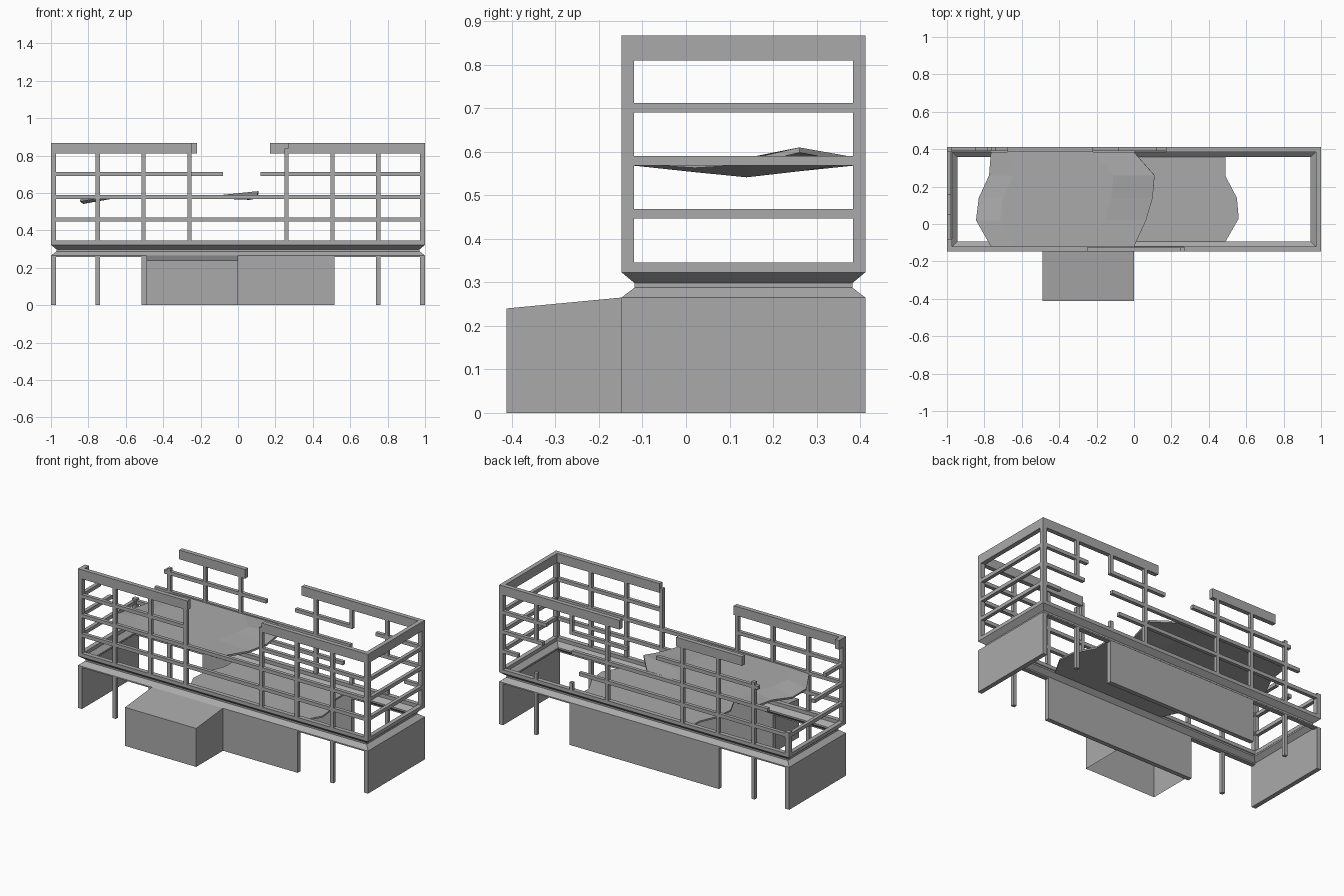
import bpy, bmesh

if "Cube" in bpy.data.objects:
    bpy.data.objects.remove(bpy.data.objects["Cube"], do_unlink=True)

grey = bpy.data.materials.new("plain grey")
grey.use_nodes = True
grey.diffuse_color = (0.4, 0.4, 0.4, 1)
grey.node_tree.nodes["Principled BSDF"].inputs["Base Color"].default_value = (0.4, 0.4, 0.4, 1)

FRONT, BACK, SIDE = -0.148, 0.412, 1.0
BASE, DECK, TOP = 0.26, 0.345, 0.867
LOW, MID, HIGH = 0.458, 0.579, 0.701   # centres of the thin rails
T = 0.022                              # thin bar thickness
W = 0.028                              # heavy bar thickness


def finish(name, bm):
    bmesh.ops.recalc_face_normals(bm, faces=bm.faces)
    mesh = bpy.data.meshes.new(name)
    bm.to_mesh(mesh)
    bm.free()
    mesh.materials.append(grey)
    ob = bpy.data.objects.new(name, mesh)
    bpy.context.collection.objects.link(ob)
    return ob


def box(name, x0, x1, y0, y1, z0, z1):
    bm = bmesh.new()
    bmesh.ops.create_cube(bm, size=1)
    for v in bm.verts:
        v.co = (x1 if v.co.x > 0 else x0,
                y1 if v.co.y > 0 else y0,
                z1 if v.co.z > 0 else z0)
    return finish(name, bm)


def depth(face, t):
    """Extent in y of a bar lying flush with the front or back."""
    return (FRONT, FRONT + t) if face == "front" else (BACK - t, BACK)


def long_rail(face, x0, x1, z, h=T, t=T):
    box(face + "_rail", x0, x1, *depth(face, t), z - h / 2, z + h / 2)


def post(face, x, z0, z1, w=T):
    box(face + "_post", x - w / 2, x + w / 2, *depth(face, w), z0, z1)


def side_rail(name, sign, y1, z, h=T, t=T):
    xs = sorted((sign * SIDE, sign * (SIDE - t)))
    box(name, *xs, FRONT, y1, z - h / 2, z + h / 2)


# Waisted ring beam swept around the rectangle
profile = [(0, 0.257), (0, 0.265), (0.03, 0.288), (0.03, 0.298), (0, 0.323), (0, DECK),
           (W, DECK), (W, 0.323), (0.055, 0.298), (0.055, 0.288), (W, 0.265), (W, 0.257)]
bm = bmesh.new()
loops = []
for sx, sy in ((-1, -1), (1, -1), (1, 1), (-1, 1)):
    loops.append([bm.verts.new((sx * (SIDE - i),
                                (FRONT + i) if sy < 0 else (BACK - i), z))
                  for i, z in profile])
n = len(profile)
for a in range(4):
    p, q = loops[a], loops[(a + 1) % 4]
    for i in range(n):
        j = (i + 1) % n
        bm.faces.new((p[i], q[i], q[j], p[j]))
finish("ring_beam", bm)

# Ground level walls and legs
box("right_end_wall", -SIDE, -SIDE + W, FRONT, BACK, 0, BASE)
box("left_end_wall", SIDE - W, SIDE, FRONT, BACK, 0, BASE)
for face in ("front", "back"):
    box(face + "_wall", -0.515, 0.515, *depth(face, W), 0, BASE)
    for x in (-0.75, 0.75):
        post(face, x, 0, BASE)

# Porch shell, open underneath, with a sloping roof
porch = box("porch", -0.49, 0, -0.412, FRONT, 0, 0.265)
for v in porch.data.vertices:
    if v.co.y < -0.4 and v.co.z > 0.2:
        v.co.z = 0.24
bm = bmesh.new()
bm.from_mesh(porch.data)
open_faces = [f for f in bm.faces if f.normal.z < -0.9 or f.normal.y > 0.9]
bmesh.ops.delete(bm, geom=open_faces, context='FACES')
bm.to_mesh(porch.data)
bm.free()


# Broken floors: inner strips stay flat, only the torn ends bend
def floor(name, ys, left, right, z, thick, left_z=None, right_z=None):
    bm = bmesh.new()
    rows = []
    for k, y in enumerate(ys):
        cut_l, cut_r = left[k] + 0.13, right[k] - 0.22
        zl = left_z[k] if left_z else z
        zr = right_z[k] if right_z else z
        rows.append([bm.verts.new(c) for c in
                     ((left[k], y, zl), (cut_l, y, z), (cut_r, y, z), (right[k], y, zr))])
    for a, b in zip(rows, rows[1:]):
        for i in range(3):
            bm.faces.new((a[i], a[i + 1], b[i + 1], b[i]))
    ob = finish(name, bm)
    for p in ob.data.polygons:
        if p.normal.z < 0:
            p.flip()
    mod = ob.modifiers.new("thickness", 'SOLIDIFY')
    mod.thickness = thick
    mod.offset = -1


floor("upper_floor", (-0.12, 0.02, 0.14, 0.26, 0.384),
      (-0.765, -0.845, -0.83, -0.775, -0.765), (0, 0.065, 0.1, 0.11, 0),
      0.586, 0.012,
      (0.58, 0.565, 0.553, 0.567, 0.58), (0.584, 0.575, 0.582, 0.61, 0.588))
floor("lower_floor", (-0.093, 0.03, 0.14, 0.255, 0.357),
      (-0.27, -0.33, -0.32, -0.27, -0.27), (0.49, 0.56, 0.55, 0.49, 0.49),
      0.298, 0.01)

# Heavy top rails, broken in the middle
beam_z, beam_h = 0.8385, 0.057
for face, spans in (("front", ((-1, -0.245), (0.267, 1))),
                    ("back", ((-0.675, -0.22), (0.17, 1)))):
    for x0, x1 in spans:
        long_rail(face, x0, x1, beam_z, beam_h, W)

# Thin horizontal rails
front_rails = {LOW: ((-1, 1),), MID: ((-1, 1),), HIGH: ((-1, -0.25), (0.25, 1))}
back_rails = {LOW: ((-1, 0.45), (0.87, 1)), MID: ((-0.85, 0.5), (0.7, 1)),
              HIGH: ((-0.785, -0.08), (0.12, 0.515), (0.675, 1))}
for face, table in (("front", front_rails), ("back", back_rails)):
    for z, spans in table.items():
        for x0, x1 in spans:
            long_rail(face, x0, x1, z)

# Rails on the ends: whole on the left, torn away on the right
side_rail("left_top_rail", 1, BACK, beam_z, beam_h, W)
side_rail("right_top_rail", -1, -0.08, beam_z, beam_h, W)
for z, end in ((LOW, BACK), (MID, 0.16), (HIGH, 0.05)):
    side_rail("left_rail", 1, BACK, z)
    side_rail("right_rail", -1, end, z)

# Upright posts
for x in (0.26, 0.505, 0.75):
    for s in (-1, 1):
        post("front", s * x, DECK, TOP - 0.03)
for x, z0, z1 in ((-0.75, DECK, 0.73), (-0.505, DECK, 0.83), (-0.26, DECK, 0.83),
                  (0.26, DECK, 0.83), (0.505, DECK, 0.39), (0.505, HIGH, 0.83),
                  (0.75, DECK, 0.385), (0.75, MID, 0.83)):
    post("back", x, z0, z1)

# Corner posts
corner = SIDE - W / 2
for x in (-corner, corner):
    post("front", x, DECK, 0.83, W)
post("back", corner, DECK, 0.83, W)
post("back", -corner, DECK, 0.48, W)
